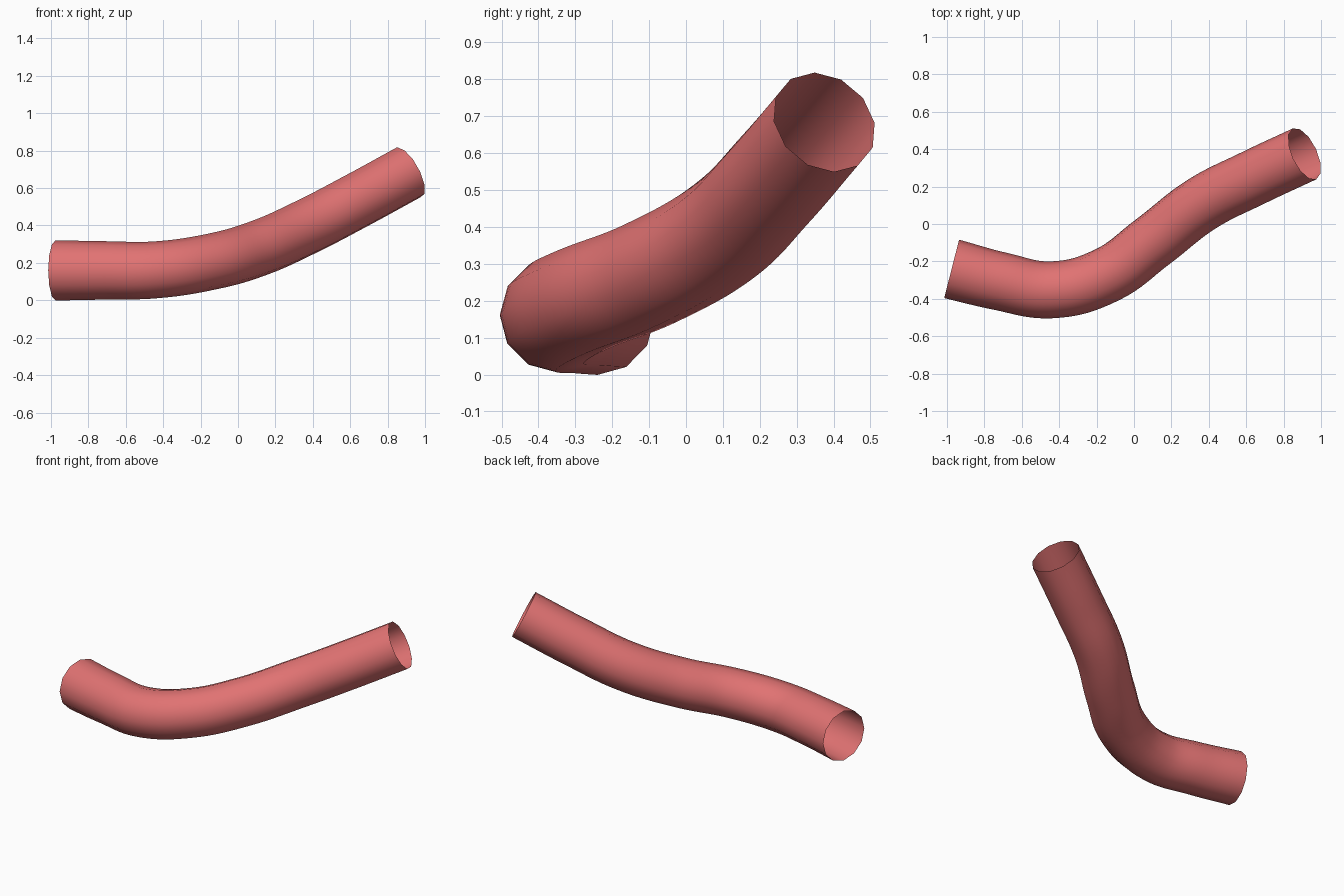
import bpy

if "Cube" in bpy.data.objects:
    bpy.data.objects.remove(bpy.data.objects["Cube"])

# Centre line of the bent pipe: x, y, z, radius
path = [(-0.975, -0.24, 0.16, 0.161), (-0.72, -0.305, 0.16, 0.156),
        (-0.44, -0.352, 0.163, 0.152), (-0.15, -0.275, 0.205, 0.15),
        (0.1, -0.095, 0.275, 0.15), (0.36, 0.105, 0.39, 0.15),
        (0.63, 0.243, 0.53, 0.15), (0.912, 0.375, 0.684, 0.15)]

curve = bpy.data.curves.new("pipe", 'CURVE')
curve.dimensions = '3D'
curve.resolution_u = 8
curve.bevel_depth = 1.0
curve.bevel_resolution = 4      # twelve-sided section
curve.use_fill_caps = False     # open ends
spline = curve.splines.new('BEZIER')
spline.bezier_points.add(len(path) - 1)
for point, (x, y, z, r) in zip(spline.bezier_points, path):
    point.co = (x, y, z)
    point.radius = r
    point.handle_left_type = point.handle_right_type = 'AUTO'

pipe = bpy.data.objects.new("pipe", curve)
bpy.context.collection.objects.link(pipe)

# Turn the swept curve into a smooth open mesh
bpy.context.view_layer.objects.active = pipe
pipe.select_set(True)
bpy.ops.object.convert(target='MESH')
pipe = bpy.context.object
bpy.ops.object.shade_smooth()

# Soft red
red = bpy.data.materials.new("soft_red")
red.diffuse_color = (0.75, 0.17, 0.17, 1)
red.use_nodes = True
red.node_tree.nodes["Principled BSDF"].inputs["Base Color"].default_value = red.diffuse_color
pipe.data.materials.clear()
pipe.data.materials.append(red)
